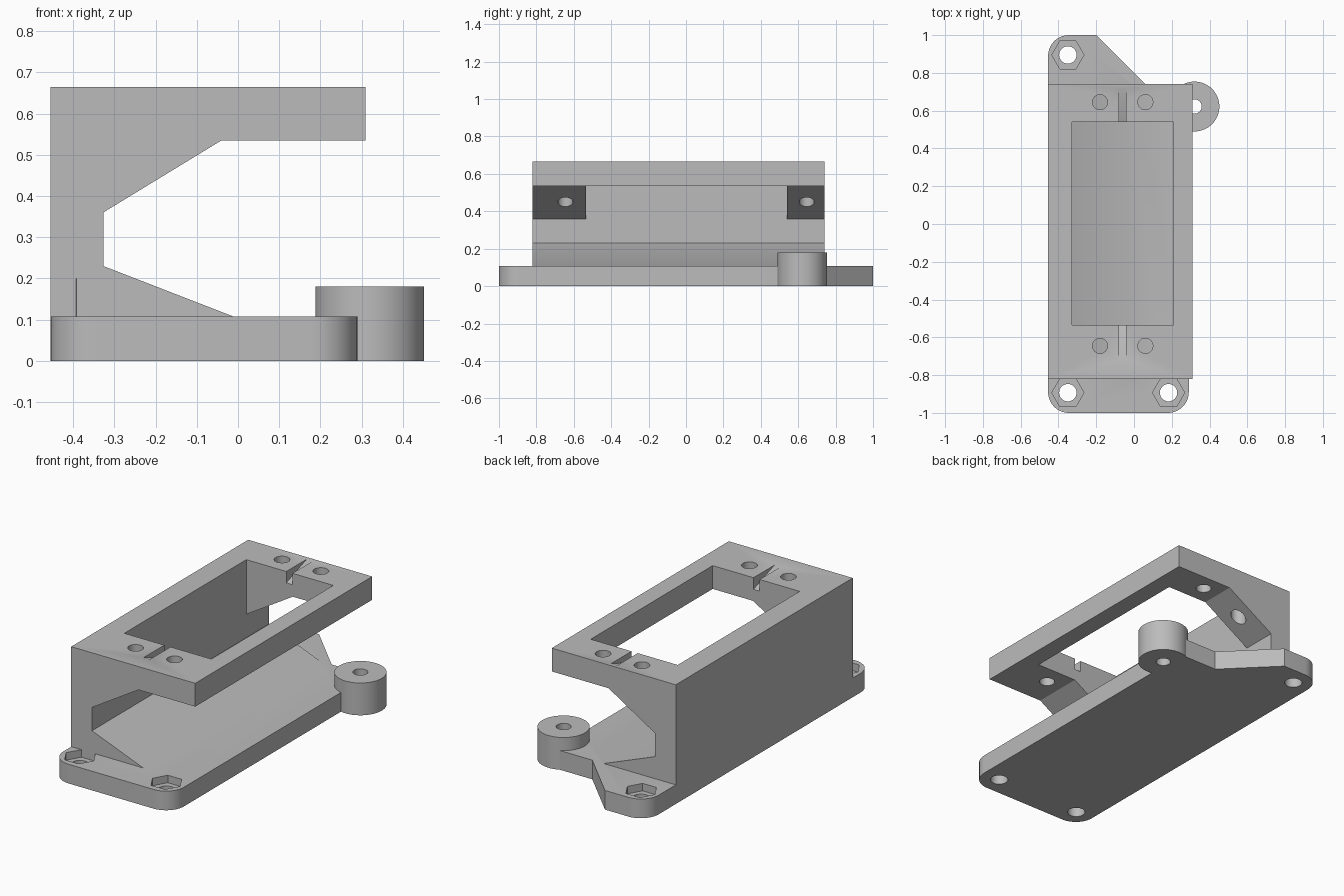
import bpy, bmesh, math
from mathutils import Vector

if "Cube" in bpy.data.objects:
    bpy.data.objects.remove(bpy.data.objects["Cube"], do_unlink=True)

# Single grey plastic
grey = bpy.data.materials.new("grey_plastic")
grey.use_nodes = True
colour = (0.5, 0.5, 0.5, 1)
grey.diffuse_color = colour
grey.node_tree.nodes["Principled BSDF"].inputs["Base Color"].default_value = colour


def prism(name, outline, lo, hi, axis="z"):
    """Extrude a 2D outline along z (outline in xy), y (in xz) or x (in yz)."""
    place = {"z": lambda a, b: (a, b, lo),
             "y": lambda a, b: (a, lo, b),
             "x": lambda a, b: (lo, a, b)}[axis]
    bm = bmesh.new()
    face = bm.faces.new([bm.verts.new(place(a, b)) for a, b in outline])
    new = bmesh.ops.extrude_face_region(bm, geom=[face])["geom"]
    shift = Vector([(hi - lo) * (axis == c) for c in "xyz"])
    bmesh.ops.translate(bm, vec=shift,
                        verts=[v for v in new if isinstance(v, bmesh.types.BMVert)])
    bmesh.ops.recalc_face_normals(bm, faces=bm.faces)
    mesh = bpy.data.meshes.new(name)
    bm.to_mesh(mesh)
    bm.free()
    obj = bpy.data.objects.new(name, mesh)
    bpy.context.collection.objects.link(obj)
    mesh.materials.append(grey)
    return obj


def arc(cx, cy, r, start, end, steps=10):
    angles = [math.radians(start + (end - start) * i / steps) for i in range(steps + 1)]
    return [(cx + r * math.cos(a), cy + r * math.sin(a)) for a in angles]


def disc(cx, cy, r, sides=40):
    return arc(cx, cy, r, 0, 360, sides)[:-1]


def box(x0, x1, y0, y1):
    return [(x0, y0), (x1, y0), (x1, y1), (x0, y1)]


def combine(body, tool, operation):
    """Apply a boolean and remove the tool object."""
    tool.hide_render = True
    mod = body.modifiers.new("boolean", "BOOLEAN")
    mod.operation, mod.solver, mod.object = operation, "EXACT", tool
    evaluated = body.evaluated_get(bpy.context.evaluated_depsgraph_get())
    mesh = bpy.data.meshes.new_from_object(evaluated)
    body.modifiers.clear()
    body.data = mesh
    bpy.data.objects.remove(tool, do_unlink=True)


LEFT, BACK, FRONT = -0.455, 0.74, -0.82
BASE, UNDER, TOP = 0.107, 0.535, 0.665
INNER = -0.327
BOSS = (0.32, 0.622)

# Base plate with rounded corners and a chamfered rear ear
plate_outline = (arc(-0.345, -0.89, 0.11, 180, 270) + arc(0.18, -0.89, 0.11, 270, 360)
                 + [(0.29, BACK), (0.06, BACK), (-0.2, 1.0)]
                 + arc(-0.345, 0.89, 0.11, 90, 180))
mount = prism("servo_mount", plate_outline, 0, BASE)

# C-shaped frame: back wall, gussets and top shelf
frame_profile = [(LEFT, 0), (-0.01, 0), (-0.01, BASE), (INNER, 0.23), (INNER, 0.36),
                 (-0.04, UNDER), (0.31, UNDER), (0.31, TOP), (LEFT, TOP)]
combine(mount, prism("frame", frame_profile, FRONT, BACK, "y"), "UNION")

# Round boss beside the plate
combine(mount, prism("boss", disc(*BOSS, 0.132, 64), 0, 0.18), "UNION")
combine(mount, prism("boss_hole", disc(*BOSS, 0.038), -0.1, 0.3), "DIFFERENCE")

# Window in the top shelf
combine(mount, prism("window", box(INNER, 0.21, -0.535, 0.54), 0.3, 0.8), "DIFFERENCE")

# Corner bolt holes with hexagonal nut pockets
for x, y in ((-0.35, -0.893), (0.183, -0.893), (-0.35, 0.895)):
    combine(mount, prism("bolt_hole", disc(x, y, 0.046), -0.1, 0.2), "DIFFERENCE")
    combine(mount, prism("nut_pocket", disc(x, y, 0.085, 6), 0.065, 0.2), "DIFFERENCE")

# Screw holes and tapering slots at both ends of the window
for side in (-1, 1):
    for x in (-0.18, 0.06):
        combine(mount, prism("screw_hole", disc(x, side * 0.645, 0.04), 0.3, 0.8),
                "DIFFERENCE")
    slot = [(side * 0.5, 0.59), (side * 0.535, 0.6), (side * 0.72, TOP),
            (side * 0.72, 0.7), (side * 0.5, 0.7)]
    combine(mount, prism("slot", slot, -0.08, -0.042, "x"), "DIFFERENCE")

# Smooth the round walls, keep every edge crisp
bpy.ops.object.select_all(action="DESELECT")
mount.select_set(True)
bpy.context.view_layer.objects.active = mount
bpy.ops.object.shade_smooth_by_angle(angle=math.radians(25))
